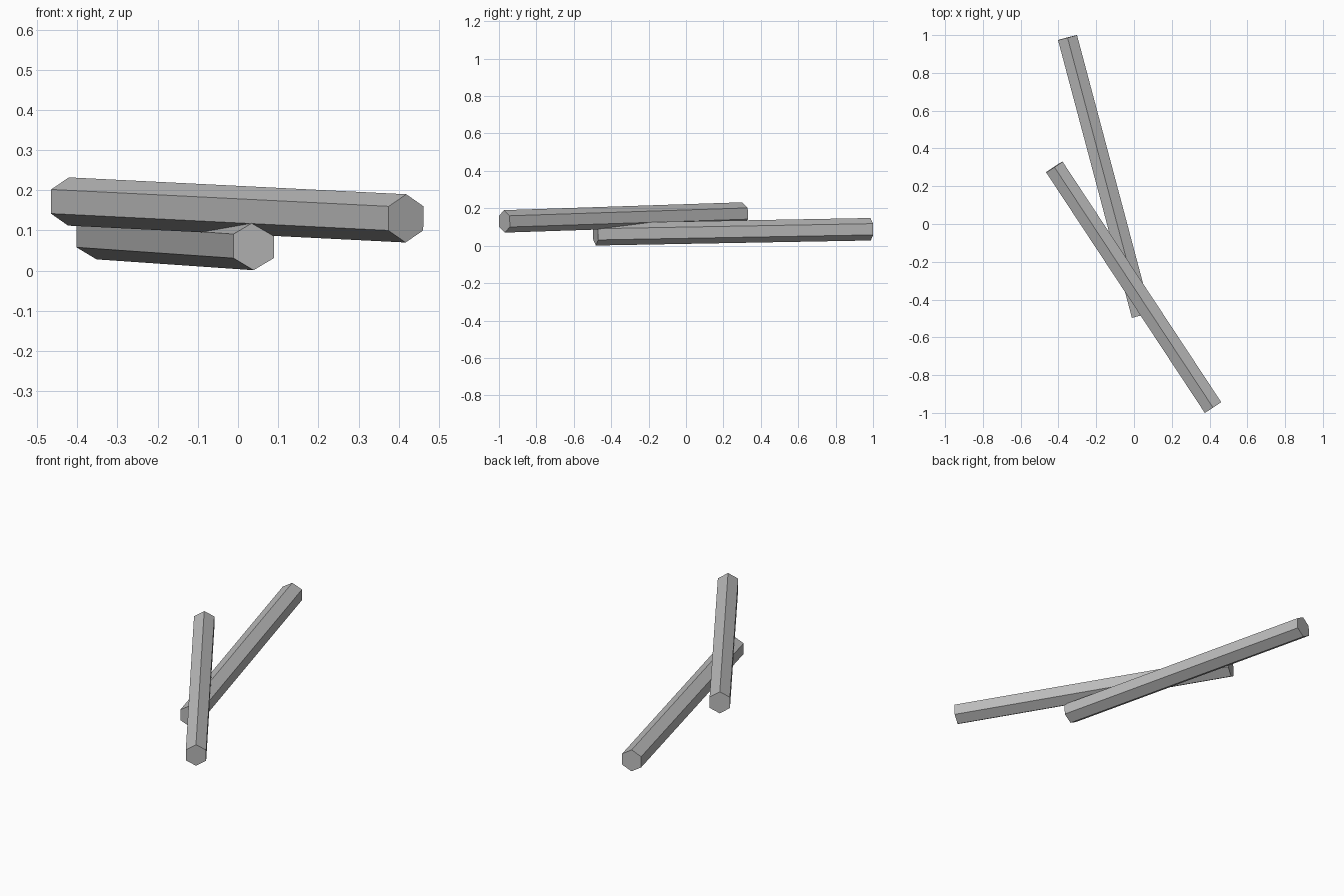
import bpy, math
from mathutils import Vector, Matrix

cube = bpy.data.objects.get("Cube")
if cube:
    bpy.data.objects.remove(cube, do_unlink=True)

# Single flat grey
grey = bpy.data.materials.new("grey")
grey.use_nodes = True
colour = (0.5, 0.5, 0.5, 1)
grey.diffuse_color = colour
grey.node_tree.nodes["Principled BSDF"].inputs["Base Color"].default_value = colour


def hex_bar(name, start, end, radius=0.06):
    """Six-sided bar between two end centres, with a corner edge on top."""
    start, end = Vector(start), Vector(end)
    axis = (end - start).normalized()
    side = axis.cross(Vector((0, 0, 1))).normalized()
    up = side.cross(axis)
    bpy.ops.mesh.primitive_cylinder_add(vertices=6, radius=radius, depth=(end - start).length)
    bar = bpy.context.object
    bar.name = name
    # the cylinder's first corner lies on its local y axis
    frame = Matrix((side, up, -axis)).transposed()
    if frame.determinant() < 0:
        frame = Matrix((-side, up, -axis)).transposed()
    bar.matrix_world = Matrix.Translation((start + end) / 2) @ frame.to_4x4()
    bar.data.materials.append(grey)
    return bar


# Lower bar rests on the ground, upper bar lies across it
hex_bar("lower_bar", (0.039, -0.483, 0.061), (-0.352, 0.987, 0.088))
hex_bar("upper_bar", (0.418, -0.971, 0.13), (-0.422, 0.302, 0.172))
